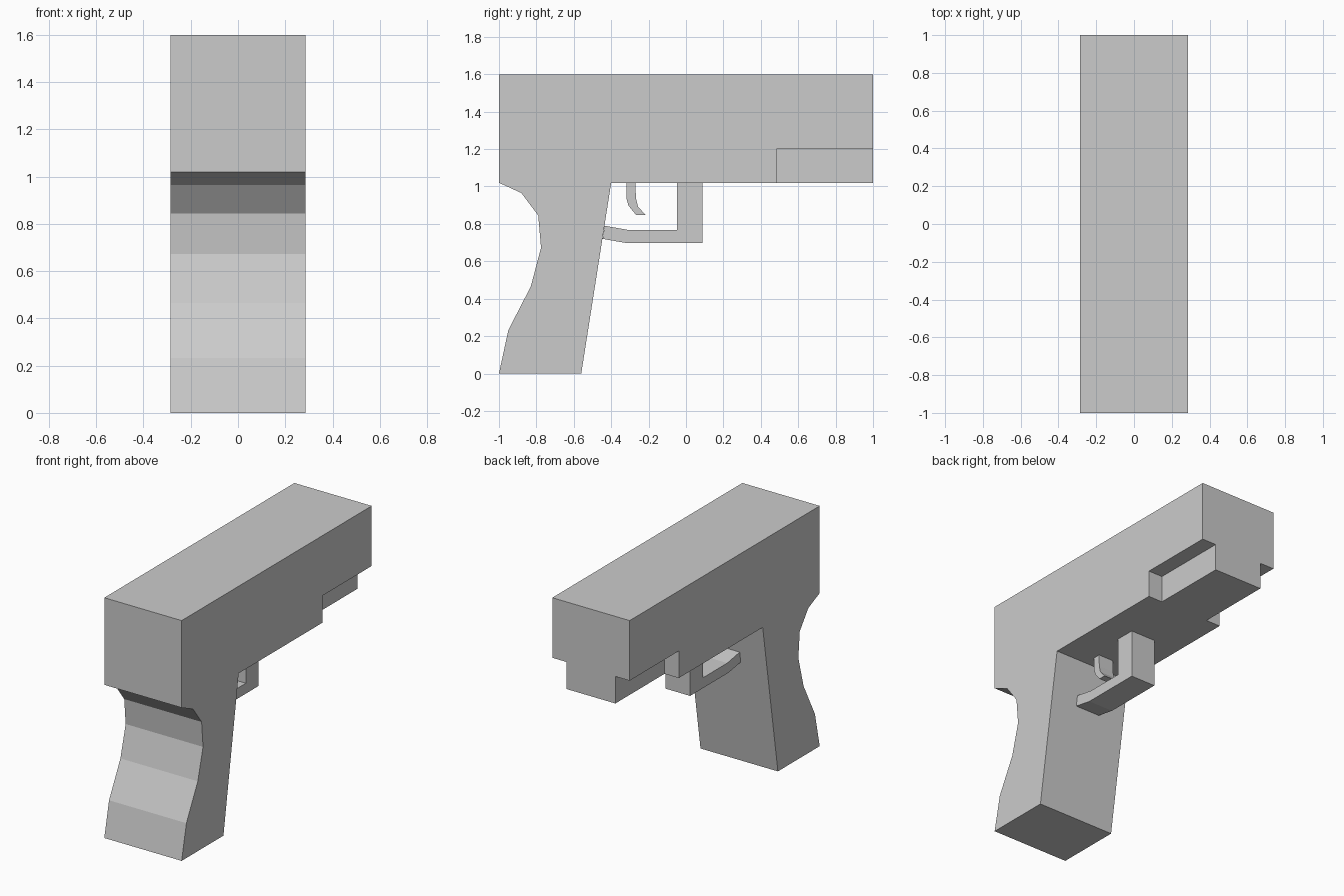
import bpy, bmesh

if "Cube" in bpy.data.objects:
    bpy.data.objects.remove(bpy.data.objects["Cube"])


def extrude_profile(name, points, x0, x1):
    """Side outline given as (y, z) points, made solid from x0 to x1."""
    bm = bmesh.new()
    face = bm.faces.new([bm.verts.new((x0, y, z)) for y, z in points])
    ext = bmesh.ops.extrude_face_region(bm, geom=[face])
    verts = [g for g in ext["geom"] if isinstance(g, bmesh.types.BMVert)]
    bmesh.ops.translate(bm, verts=verts, vec=(x1 - x0, 0, 0))
    bmesh.ops.recalc_face_normals(bm, faces=bm.faces)
    mesh = bpy.data.meshes.new(name)
    bm.to_mesh(mesh)
    bm.free()
    obj = bpy.data.objects.new(name, mesh)
    bpy.context.collection.objects.link(obj)
    return obj


HALF = 0.285     # half width of body and grip
RAIL = 0.18      # half width of the narrowed rail under the muzzle
UNDER = 1.02     # underside of the body

# Body and grip in one outline
body = extrude_profile("body_and_grip", [
    (-1, 1.6), (-1, UNDER), (-0.88, 0.965), (-0.79, 0.845), (-0.775, 0.673),
    (-0.83, 0.465), (-0.95, 0.232), (-1, 0), (-0.56, 0), (-0.40, UNDER),
    (1, UNDER), (1, 1.6)], -HALF, HALF)

# Step cut out of both lower front sides
for side in (-1, 1):
    cutter = extrude_profile("rail_cutter", [
        (0.483, 0.9), (1.2, 0.9), (1.2, 1.2), (0.483, 1.2)],
        side * RAIL, side * 0.5)
    cutter.hide_render = True
    mod = body.modifiers.new("rail_cut", 'BOOLEAN')
    mod.operation = 'DIFFERENCE'
    mod.solver = 'EXACT'
    mod.object = cutter
    bpy.context.view_layer.objects.active = body
    bpy.ops.object.modifier_apply(modifier=mod.name)
    bpy.data.objects.remove(cutter)

# Trigger guard
extrude_profile("trigger_guard", [
    (-0.435, 0.79), (-0.305, 0.767), (-0.047, 0.767), (-0.047, UNDER),
    (0.087, UNDER), (0.087, 0.698), (-0.32, 0.698), (-0.446, 0.72)],
    -0.091, 0.091)

# Trigger
extrude_profile("trigger", [
    (-0.318, UNDER), (-0.27, UNDER), (-0.268, 0.94), (-0.257, 0.893),
    (-0.217, 0.848), (-0.267, 0.848), (-0.308, 0.898), (-0.318, 0.935)],
    -0.055, 0.055)
